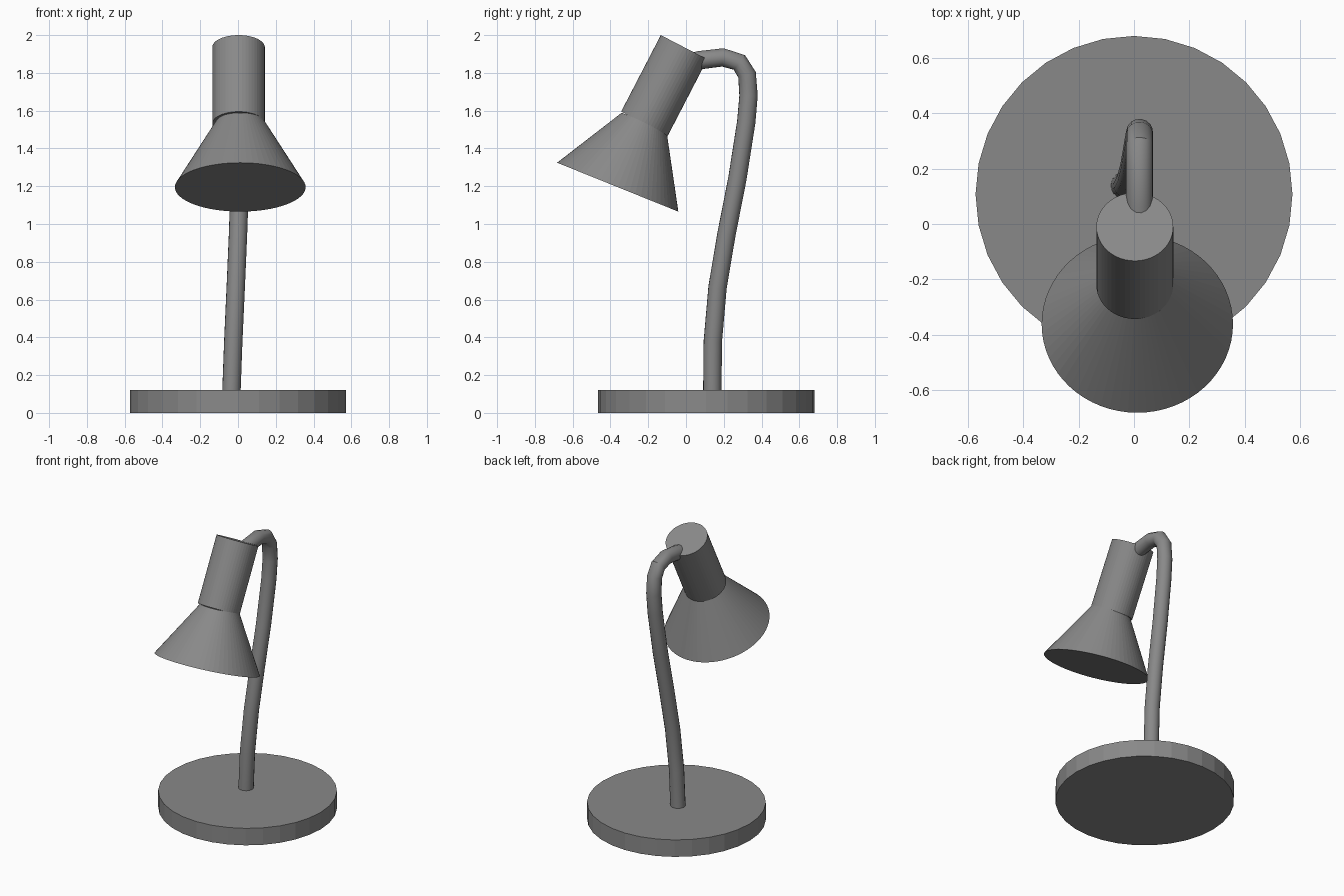
import bpy
from mathutils import Vector

if "Cube" in bpy.data.objects:
    bpy.data.objects.remove(bpy.data.objects["Cube"])

grey = bpy.data.materials.new("mid_grey")
grey.diffuse_color = (0.25, 0.25, 0.25, 1)
grey.use_nodes = True
grey.node_tree.nodes["Principled BSDF"].inputs["Base Color"].default_value = grey.diffuse_color


def frustum(name, bottom, top, r_bottom, r_top, sides):
    """Capped cylinder or cone frustum between two points."""
    a, b = Vector(bottom), Vector(top)
    axis = b - a
    bpy.ops.mesh.primitive_cone_add(
        vertices=sides, radius1=r_bottom, radius2=r_top, depth=axis.length,
        end_fill_type='NGON', location=(a + b) / 2,
        rotation=Vector((0, 0, 1)).rotation_difference(axis).to_euler())
    ob = bpy.context.object
    ob.name = name
    ob.data.materials.append(grey)
    return ob


# Round foot
frustum("base", (0, 0.107, 0), (0, 0.107, 0.12), 0.573, 0.573, 32)

# Tilted lamp head: socket housing and flared shade
frustum("socket_housing", (0.003, -0.22, 1.531), (0.003, -0.01, 1.936), 0.139, 0.139, 48)
frustum("shade", (0.012, -0.3615, 1.195), (0.012, -0.222, 1.541), 0.346, 0.128, 64)

# Bent gooseneck tube from the foot into the back of the housing
path = [(-0.036, 0.139, 0.08), (-0.025, 0.142, 0.38), (-0.012, 0.167, 0.665),
        (0.0, 0.214, 0.945), (0.01, 0.272, 1.24), (0.018, 0.319, 1.54),
        (0.02, 0.331, 1.68), (0.02, 0.323, 1.79), (0.02, 0.283, 1.855),
        (0.02, 0.195, 1.882), (0.02, 0.07, 1.867), (0.02, 0.0, 1.85)]
curve = bpy.data.curves.new("neck", 'CURVE')
curve.dimensions = '3D'
curve.bevel_depth = 0.049
curve.bevel_resolution = 6
curve.use_fill_caps = True
spline = curve.splines.new('POLY')
spline.points.add(len(path) - 1)
for point, co in zip(spline.points, path):
    point.co = (*co, 1)
neck = bpy.data.objects.new("neck", curve)
bpy.context.collection.objects.link(neck)
curve.materials.append(grey)

# Turn the tube into a flat-shaded mesh
bpy.ops.object.select_all(action='DESELECT')
neck.select_set(True)
bpy.context.view_layer.objects.active = neck
bpy.ops.object.convert(target='MESH')
bpy.ops.object.shade_smooth_by_angle(angle=0.52)
